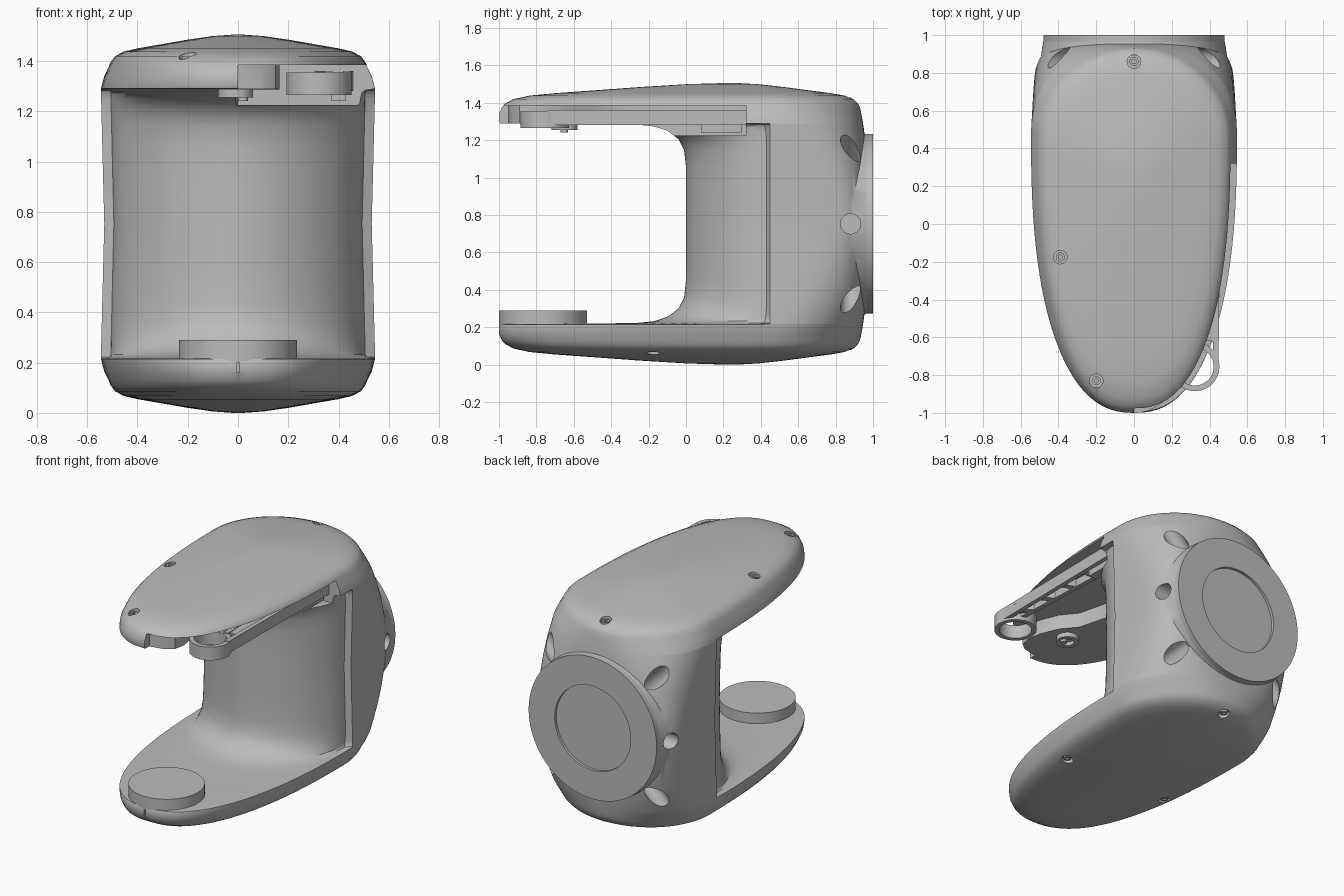
import bpy, bmesh, math
from mathutils import Vector, Matrix

old = bpy.data.objects.get("Cube")
if old:
    bpy.data.objects.remove(old)

H = 1.505          # total height
MID = H / 2
YC = 0.45          # widest station of the plan outline

grey = bpy.data.materials.new("mid_grey")
grey.use_nodes = True
grey.diffuse_color = (0.5, 0.5, 0.5, 1)
grey.node_tree.nodes["Principled BSDF"].inputs["Base Color"].default_value = (0.5, 0.5, 0.5, 1)


def make(name, bm):
    bmesh.ops.recalc_face_normals(bm, faces=bm.faces)
    mesh = bpy.data.meshes.new(name)
    bm.to_mesh(mesh)
    bm.free()
    mesh.materials.append(grey)
    ob = bpy.data.objects.new(name, mesh)
    bpy.context.collection.objects.link(ob)
    return ob


def cone(name, a, b, r1, r2=None, seg=48):
    """Cylinder or cone running from point a to point b."""
    a, b = Vector(a), Vector(b)
    rot = (b - a).to_track_quat('Z', 'Y').to_matrix().to_4x4()
    bm = bmesh.new()
    bmesh.ops.create_cone(bm, cap_ends=True, segments=seg, radius1=r1,
                          radius2=r1 if r2 is None else r2, depth=(b - a).length,
                          matrix=Matrix.Translation((a + b) / 2) @ rot)
    return make(name, bm)


def prism(name, pts, z0, z1):
    bm = bmesh.new()
    face = bm.faces.new([bm.verts.new((x, y, z0)) for x, y in pts])
    top = bmesh.ops.extrude_face_region(bm, geom=[face])["geom"]
    bmesh.ops.translate(bm, vec=(0, 0, z1 - z0),
                        verts=[v for v in top if isinstance(v, bmesh.types.BMVert)])
    return make(name, bm)


def bar(name, p, q, w, z0, z1):
    p, q = Vector(p), Vector(q)
    n = (q - p).orthogonal().normalized() * w / 2
    return prism(name, [p + n, q + n, q - n, p - n], z0, z1)


def activate(ob):
    bpy.ops.object.select_all(action='DESELECT')
    ob.select_set(True)
    bpy.context.view_layer.objects.active = ob


def combine(ob, other, op):
    mod = ob.modifiers.new(op, 'BOOLEAN')
    mod.operation, mod.object, mod.solver = op, other, 'EXACT'
    activate(ob)
    bpy.ops.object.modifier_apply(modifier=mod.name)
    bpy.data.objects.remove(other)


def ring(z, w, front, pf=2.4, inset=1.0, scale=1.0, n=112):
    """Egg outline: front half and back half are superellipses."""
    t = min(1, abs(z - MID) / 0.625)
    back, pb = 0.525 - 0.045 * t ** 3, 2.05 + 4 * (1 - t) ** 1.25
    pts = []
    for i in range(n):
        a = 2 * math.pi * i / n
        c, s = math.cos(a), math.sin(a)
        p, length, wid = (pb, back, w) if s >= -1e-6 else (pf, front, w * inset)
        x = wid * math.copysign(abs(c) ** (2 / p), c)
        y = YC + length * math.copysign(abs(s) ** (2 / p), s)
        pts.append((x * scale, 0.25 + (y - 0.25) * scale, z))
    return pts


# Body: lower half as stacked outlines, upper half repeats it upside down
lower = [ring(z, 0.515, 1.435, scale=s) for s, z in
         [(0.04, 0), (0.2, 0.006), (0.4, 0.021), (0.6, 0.039), (0.77, 0.054),
          (0.88, 0.067), (0.95, 0.086), (0.985, 0.11), (1, 0.13)]]
lower += [ring(0.165, 0.532, 1.45), ring(0.205, 0.543, 1.45), ring(0.215, 0.545, 1.445)]
lower += [ring(z, 0.546 - 0.025 * (z - 0.2), f, p, i) for z, f, p, i in
          [(0.217, 1.4, 2.4, 0.98), (0.219, 1.0, 2.2, 0.96), (0.222, 0.72, 2, 0.94),
           (0.232, 0.62, 1.9, 0.93), (0.255, 0.55, 1.85, 0.93), (0.3, 0.49, 1.8, 0.93),
           (0.36, 0.46, 1.8, 0.93), (0.45, 0.45, 1.8, 0.93), (0.6, 0.45, 1.8, 0.93)]]
upper = [[(x, y, H - z) for x, y, z in r] for r in reversed(lower)]
rings = lower + [ring(MID, 0.532, 0.45, 1.8, 0.93)] + upper
bm = bmesh.new()
loops = [[bm.verts.new(p) for p in r] for r in rings]
for r0, r1 in zip(loops, loops[1:]):
    for i in range(len(r0)):
        j = (i + 1) % len(r0)
        bm.faces.new((r0[i], r0[j], r1[j], r1[i]))
bm.faces.new(loops[0])
bm.faces.new(loops[-1])
body = make("body_shell", bm)

# Screw positions on the top and bottom covers, found on the surface
screws = []
for x, y, up in [(0, 0.86, 1), (-0.39, -0.175, 1), (-0.2, -0.83, 1),
                 (0, 0.86, -1), (0.39, -0.175, -1), (-0.39, -0.175, -1)]:
    hit, loc, nor, _ = body.ray_cast(Vector((x, y, MID + 2 * up)), Vector((0, 0, -up)))
    if hit:
        screws.append((loc.copy(), Vector((0, 0, up))))

# Flared collar behind the mounting plate
combine(body, cone("collar", (0, 0.86, MID), (0, 0.975, MID), 0.502, 0.478, 72), 'UNION')

# Pocket for the swing arm under the top cover, curving around a boss
pocket = [(0, -1.1), (0, -0.95), (0.1, -0.93), (0.15, -0.89), (0.165, -0.82), (0.15, -0.72),
          (0.1, -0.6), (0.02, -0.5), (-0.03, -0.3), (0, 0), (0, 0.32), (0.7, 0.32), (0.7, -1.1)]
combine(body, prism("pocket_cutter", pocket, 1.225, 1.385), 'DIFFERENCE')

# Six radial holes around the collar
for deg in (0, 45, 135, 180, 225, 315):
    d = Vector((math.cos(math.radians(deg)), 0, math.sin(math.radians(deg))))
    c = Vector((0, 0.88, MID))
    combine(body, cone("hole_cutter", c + d * 0.38, c + d * 0.9, 0.054, seg=32), 'DIFFERENCE')

# Recessed screws and front alignment slit
for k, (p, n) in enumerate(screws):
    combine(body, cone("recess_cutter", p - n * 0.025, p + n * 0.1, 0.036, seg=24), 'DIFFERENCE')
    head = cone(f"cover_screw_{k + 1}", p - n * 0.03, p - n * 0.006, 0.024, seg=24)
    combine(head, cone("hex_cutter", p - n * 0.018, p + n * 0.1, 0.012, seg=6), 'DIFFERENCE')
combine(body, bar("slit_cutter", (0, -1.1), (0, -0.985), 0.012, 0.16, 0.3), 'DIFFERENCE')

# Mounting plate with a shallow round recess
plate = cone("mounting_plate", (0, 0.965, MID), (0, 1.0, MID), 0.48, seg=96)
combine(plate, cone("plate_cutter", (0, 0.982, MID), (0, 1.1, MID), 0.285, seg=72), 'DIFFERENCE')

# Round pad on the lower shelf
cone("shelf_pad", (0, -0.765, 0.2), (0, -0.765, 0.29), 0.235, seg=72)

# Swing arm: ring end, two rails, cross struts and a thin web
RX, RY = 0.322, -0.755
arm_ring = cone("arm_ring", (RX, RY, 1.265), (RX, RY, 1.355), 0.13, seg=56)
combine(arm_ring, cone("ring_cutter", (RX, RY, 1.2), (RX, RY, 1.4), 0.1, seg=56), 'DIFFERENCE')
outer = [Vector((0.432, -0.74)), Vector((0.445, 0.32))]
inner = [Vector((0.36, -0.645)), Vector((0.32, 0.3))]
bar("arm_outer_rail", *outer, 0.03, 1.28, 1.36)
bar("arm_inner_rail", *inner, 0.03, 1.29, 1.36)
for k in range(5):
    t = 0.12 + 0.2 * k
    bar(f"arm_strut_{k + 1}", outer[0].lerp(outer[1], t), inner[0].lerp(inner[1], t),
        0.04, 1.29, 1.35)
bar("arm_web", (0.4, -0.62), (0.385, 0.3), 0.1, 1.34, 1.355)
bar("arm_heel", (0.4, 0.08), (0.4, 0.3), 0.06, 1.24, 1.3)

# Screw boss and pin under the solid half of the top cover
boss = cone("cover_boss", (-0.01, -0.65, 1.255), (-0.01, -0.65, 1.33), 0.07, seg=32)
combine(boss, cone("boss_cutter", (-0.01, -0.65, 1.2), (-0.01, -0.65, 1.28), 0.04, seg=24), 'DIFFERENCE')
cone("boss_pin", (0.02, -0.65, 1.24), (0.02, -0.65, 1.3), 0.02, seg=16)

for ob in list(bpy.context.scene.objects):
    if ob.type == 'MESH':
        activate(ob)
        bpy.ops.object.shade_smooth_by_angle(angle=math.radians(32))
